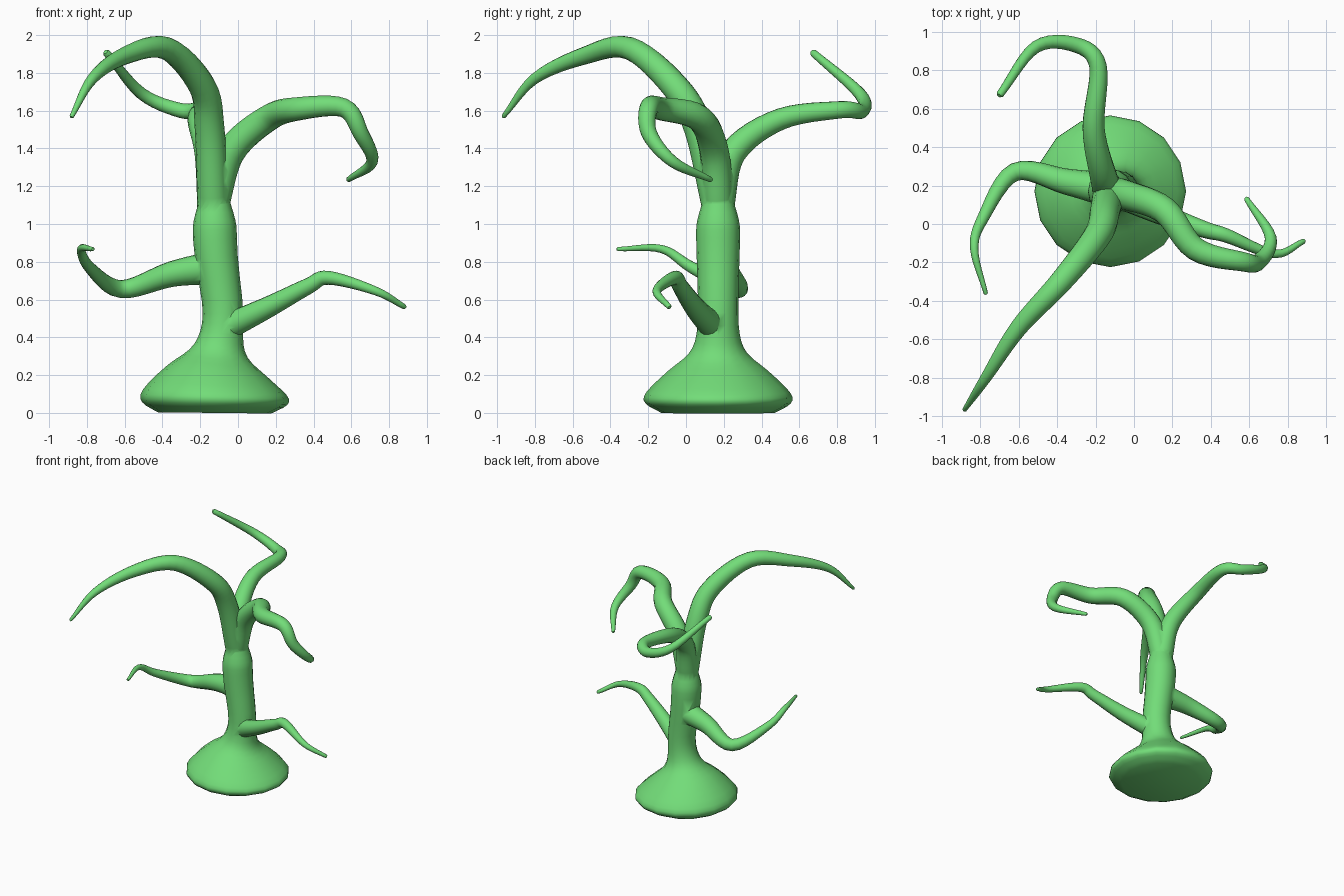
import bpy, bmesh, math
from mathutils import Vector

if "Cube" in bpy.data.objects:
    bpy.data.objects.remove(bpy.data.objects["Cube"])

SIDES = 16
green = bpy.data.materials.new("green")
green.diffuse_color = (0.17, 0.72, 0.19, 1)
green.use_nodes = True
green.node_tree.nodes["Principled BSDF"].inputs["Base Color"].default_value = green.diffuse_color


def smooth(pts, steps):
    """Catmull-Rom curve through the points."""
    p = [2 * pts[0] - pts[1]] + pts + [2 * pts[-1] - pts[-2]]
    out = []
    for i in range(1, len(p) - 2):
        a, b, c, d = p[i - 1:i + 3]
        for s in range(steps):
            t = s / steps
            out.append(0.5 * (2 * b + (c - a) * t + (2 * a - 5 * b + 4 * c - d) * t * t
                              + (3 * b - a - 3 * c + d) * t ** 3))
    return out + [pts[-1]]


def loft(name, rings):
    """Closed tube through (centre, radius) rings, twist-free."""
    bm = bmesh.new()
    pts = [c for c, r in rings]
    n = len(pts)
    tangents = [(pts[min(i + 1, n - 1)] - pts[max(i - 1, 0)]).normalized() for i in range(n)]
    u = tangents[0].orthogonal().normalized()
    loops = []
    for i, (c, r) in enumerate(rings):
        t = tangents[i]
        if i:
            u = tangents[i - 1].rotation_difference(t) @ u
        u = (u - t * u.dot(t)).normalized()
        v = t.cross(u)
        loops.append([bm.verts.new(c + r * (u * math.cos(a) + v * math.sin(a)))
                      for a in (2 * math.pi * k / SIDES for k in range(SIDES))])
    for a, b in zip(loops, loops[1:]):
        for k in range(SIDES):
            j = (k + 1) % SIDES
            bm.faces.new((a[k], a[j], b[j], b[k]))
    bm.faces.new(loops[0][::-1])
    bm.faces.new(loops[-1])
    bmesh.ops.recalc_face_normals(bm, faces=bm.faces)
    me = bpy.data.meshes.new(name)
    bm.to_mesh(me)
    bm.free()
    me.materials.append(green)
    ob = bpy.data.objects.new(name, me)
    bpy.context.collection.objects.link(ob)
    return ob


def branch(name, r0, r1, power, pts):
    """Limb whose radius tapers from r0 to r1 along its length."""
    path = smooth([Vector(q) for q in pts], 6)
    dist = [0]
    for a, b in zip(path, path[1:]):
        dist.append(dist[-1] + (b - a).length)
    rings = [(p, r0 + (r1 - r0) * (d / dist[-1]) ** power) for p, d in zip(path, dist)]
    step = (path[-1] - path[-2]).normalized()
    rings.append((path[-1] + step * r1 * 0.6, r1 * 0.6))
    return loft(name, rings)


# Trunk with flared base: (radius, z), leaning slightly right at mid-height
profile = [(.3, 0), (.385, .05), (.38, .11), (.262, .225), (.155, .315), (.114, .42),
           (.107, .6), (.116, .92), (.11, 1.02), (.077, 1.15), (.075, 1.3)]
tree = loft("tree", [
    (Vector((-.125 + .045 * math.exp(-((z - .52) / .25) ** 2), .17, z)), r)
    for r, z in smooth([Vector(q) for q in profile], 3)])

limbs = [
    # Large limb arching to the front left
    branch("front_limb", .083, .012, 1.8, [
        (-.13, .17, 1.08), (-.15, .07, 1.5), (-.19, -.06, 1.73), (-.38, -.3, 1.93),
        (-.6, -.54, 1.89), (-.77, -.8, 1.77), (-.88, -.965, 1.57)]),
    # Limb to the back, hooking left
    branch("back_limb", .087, .02, .8, [
        (-.13, .17, 1.1), (-.16, .25, 1.38), (-.21, .5, 1.555), (-.187, .82, 1.605),
        (-.3, .93, 1.6), (-.51, .92, 1.69), (-.695, .675, 1.905)]),
    # Limb to the right, drooping
    branch("right_limb", .08, .014, 1.8, [
        (-.13, .17, 1.09), (-.04, .15, 1.38), (.16, .07, 1.56), (.32, -.13, 1.61),
        (.56, -.195, 1.615), (.65, -.195, 1.48), (.71, -.07, 1.33), (.585, .13, 1.235)]),
    # Low limb on the left
    branch("low_left_limb", .1, .011, .6, [
        (-.12, .175, .77), (-.35, .22, .735), (-.62, .27, .655), (-.785, .03, .77),
        (-.83, -.13, .868), (-.77, -.36, .867)]),
    # Low limb on the right
    branch("low_right_limb", .073, .014, .9, [
        (-.07, .15, .45), (.15, .05, .555), (.37, -.03, .67), (.48, -.06, .715),
        (.73, -.155, .645), (.88, -.09, .562)]),
]

# Merge the limbs into the trunk
bpy.context.view_layer.objects.active = tree
tree.select_set(True)
for limb in limbs:
    mod = tree.modifiers.new("join", "BOOLEAN")
    mod.operation = "UNION"
    mod.solver = "EXACT"
    mod.object = limb
    bpy.ops.object.modifier_apply(modifier=mod.name)
    bpy.data.objects.remove(limb)
bpy.ops.object.shade_smooth_by_angle(angle=math.radians(50))
